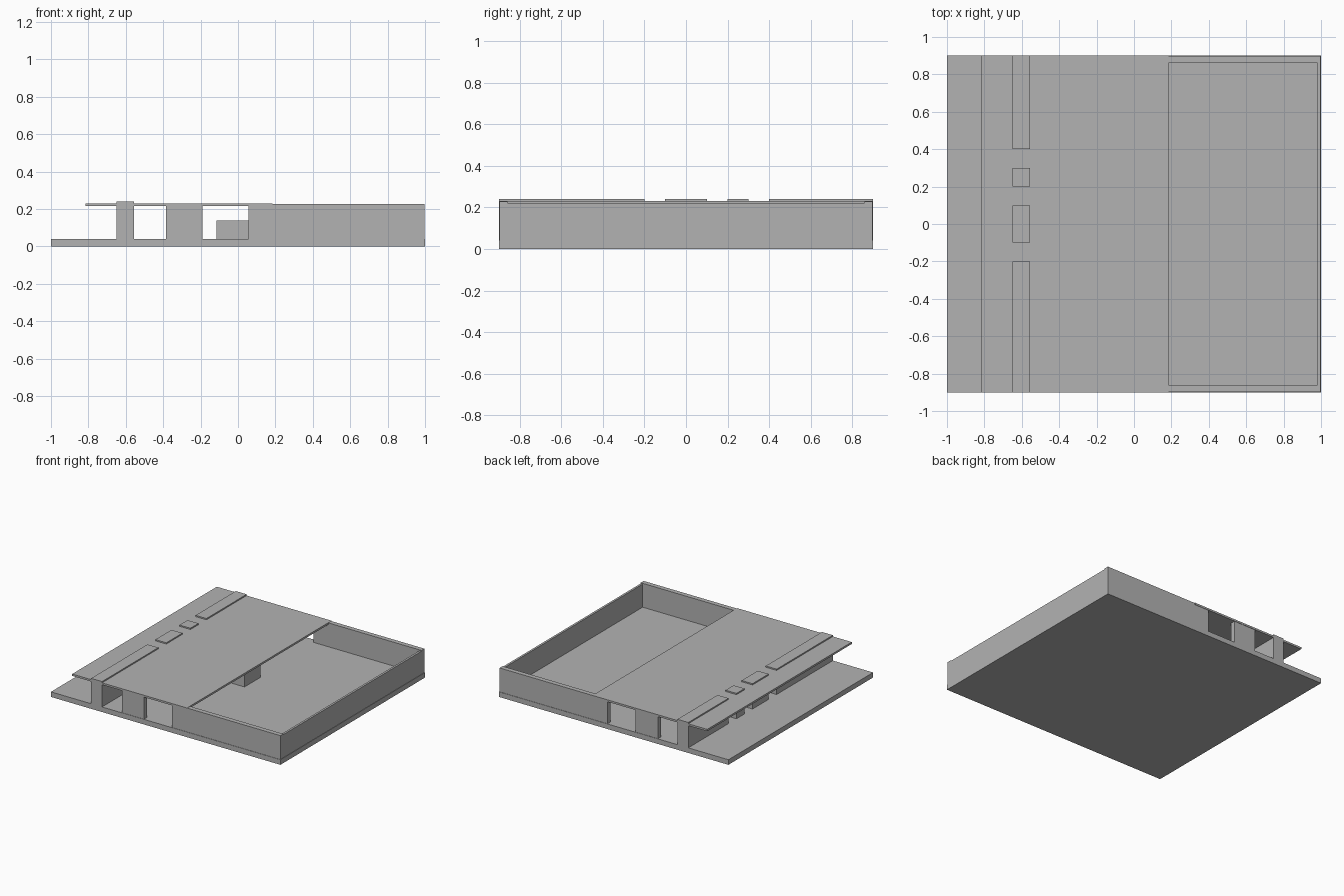
import bpy

if "Cube" in bpy.data.objects:
    bpy.data.objects.remove(bpy.data.objects["Cube"], do_unlink=True)

grey = bpy.data.materials.new("plain_grey")
grey.use_nodes = True
colour = (0.45, 0.45, 0.45, 1)
grey.diffuse_color = colour
grey.node_tree.nodes["Principled BSDF"].inputs["Base Color"].default_value = colour


def box(name, xs, ys, zs):
    """Axis-aligned block from its low and high limits."""
    bpy.ops.mesh.primitive_cube_add(size=1)
    ob = bpy.context.object
    ob.name = name
    limits = (xs, ys, zs)
    for v in ob.data.vertices:
        v.co = [hi if c > 0 else lo for c, (lo, hi) in zip(v.co, limits)]
    ob.data.materials.append(grey)
    return ob


FLOOR = 0.04
WALL_TOP = 0.228
OUT = 0.897   # outer face of the side walls
IN = 0.86     # inner face of the side walls
END = 0.997   # outer face of the courtyard end wall

# Floor slab and roof with an overhang; the courtyard stays open
box("floor_slab", (-1, 1), (-0.9, 0.9), (0, FLOOR))
box("roof_slab", (-0.815, 0.185), (-0.9, 0.9), (0.215, 0.23))

# Entrance wall pieces, which rise slightly through the roof
for i, ys in enumerate([(-0.9, -0.2), (-0.1, 0.1), (0.2, 0.3), (0.4, 0.9)]):
    box(f"entrance_wall_{i + 1}", (-0.65, -0.555), ys, (FLOOR, 0.24))

# Side walls, with window openings between the pieces
for side, s in (("right", -1), ("left", 1)):
    ys = sorted((s * IN, s * OUT))
    box(f"{side}_wall_pier", (-0.385, -0.19), ys, (FLOOR, WALL_TOP))
    box(f"{side}_wall_long", (0.055, END), ys, (FLOOR, WALL_TOP))

# Courtyard end wall, a little lower than the side walls
box("courtyard_end_wall", (0.98, END), (-IN, IN), (FLOOR, 0.222))

# Block standing inside under the roof edge
box("interior_block", (-0.115, 0.085), (-0.04, 0.16), (FLOOR, 0.14))
